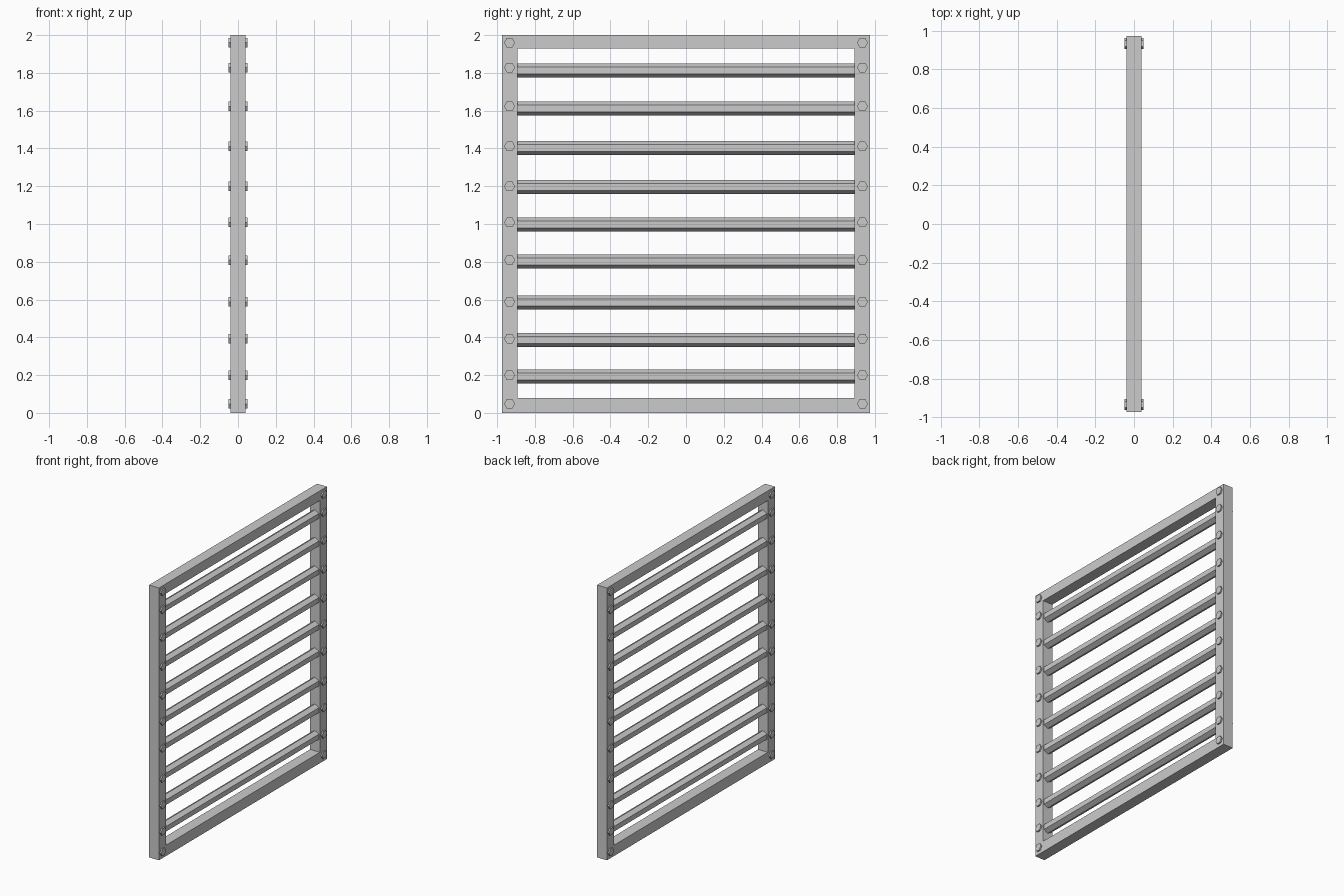
import bpy, bmesh
from math import pi
from mathutils import Matrix

if "Cube" in bpy.data.objects:
    bpy.data.objects.remove(bpy.data.objects["Cube"])


def finish(bm, name):
    bmesh.ops.recalc_face_normals(bm, faces=bm.faces)
    mesh = bpy.data.meshes.new(name)
    bm.to_mesh(mesh)
    bm.free()
    obj = bpy.data.objects.new(name, mesh)
    bpy.context.collection.objects.link(obj)
    return obj


def hex_prism(name, radius, length, location, rotation):
    bm = bmesh.new()
    bmesh.ops.create_cone(bm, cap_ends=True, segments=6, radius1=radius,
                          radius2=radius, depth=length, matrix=rotation)
    obj = finish(bm, name)
    obj.location = location
    return obj


# Frame: one rectangular ring with mitred corners, extruded through x
def rect(y, z0, z1):
    return [(-y, z0), (y, z0), (y, z1), (-y, z1)]


bm = bmesh.new()
outer, inner = rect(0.974, 0, 2), rect(0.893, 0.08, 1.928)
loops = [[bm.verts.new((x, y, z)) for y, z in pts]
         for x, pts in ((-0.04, outer), (0.04, outer), (0.04, inner), (-0.04, inner))]
for a, b in zip(loops, loops[1:] + loops[:1]):
    for i in range(4):
        j = (i + 1) % 4
        bm.faces.new((a[i], a[j], b[j], b[i]))
# merge the mitre seams on the flat faces
bmesh.ops.recalc_face_normals(bm, faces=bm.faces)
finish(bm, "frame")

# Hexagonal bars running along y, one corner pointing up
along_y = Matrix.Rotation(pi / 2, 4, 'X')
for i, z in enumerate([0.192, 0.387, 0.584, 0.801, 0.997, 1.196, 1.403, 1.611, 1.813]):
    hex_prism(f"bar_{i + 1}", 0.037, 1.80, (0, 0, z), along_y)

# Hexagonal bolts through both uprights, corners pointing sideways
along_x = Matrix.Rotation(pi / 2, 4, 'Y')
for i, z in enumerate([0.048, 0.199, 0.393, 0.588, 0.809, 1.008,
                       1.199, 1.411, 1.623, 1.828, 1.96]):
    for side, y in (("left", -0.934), ("right", 0.934)):
        hex_prism(f"bolt_{side}_{i + 1}", 0.029, 0.10, (0, y, z), along_x)
